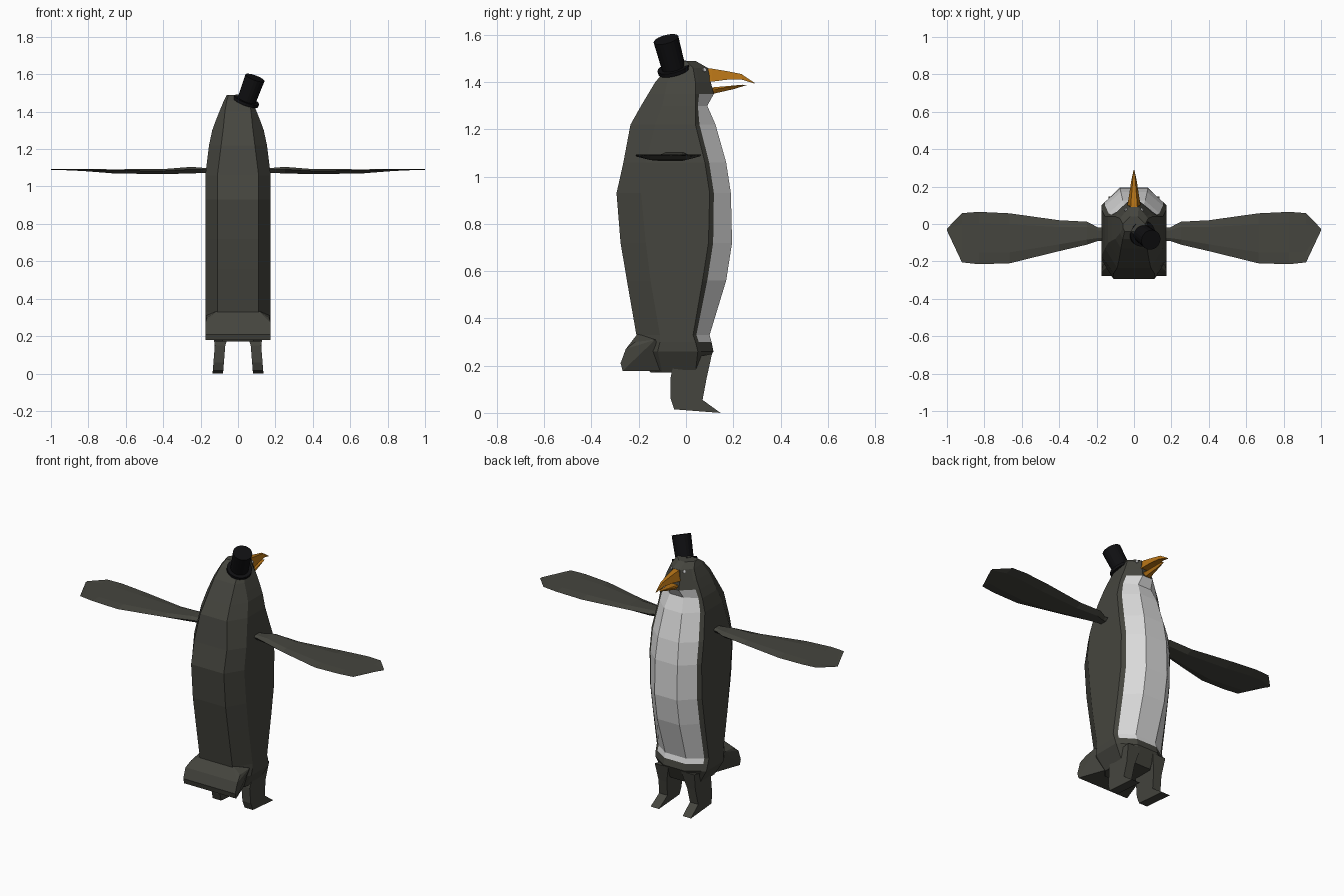
import bpy, bmesh, math
from mathutils import Vector

if "Cube" in bpy.data.objects:
    bpy.data.objects.remove(bpy.data.objects["Cube"])


def mat(name, c):
    m = bpy.data.materials.new(name)
    m.diffuse_color = (*c, 1)
    m.use_nodes = True
    m.node_tree.nodes["Principled BSDF"].inputs["Base Color"].default_value = m.diffuse_color
    return m


DARK = mat("charcoal", (0.060, 0.060, 0.049))
WHITE = mat("white", (0.70, 0.70, 0.70))
ORANGE = mat("orange", (0.46, 0.17, 0.008))
BLACK = mat("black", (0.005, 0.005, 0.006))


def finish(bm, name, mats, mirror=False):
    bmesh.ops.recalc_face_normals(bm, faces=bm.faces[:])
    me = bpy.data.meshes.new(name)
    bm.to_mesh(me)
    bm.free()
    for m in mats:
        me.materials.append(m)
    ob = bpy.data.objects.new(name, me)
    bpy.context.collection.objects.link(ob)
    if mirror:
        mod = ob.modifiers.new("mirror", 'MIRROR')
        mod.use_axis = (True, False, False)
    return ob


def loft(rings):
    """Bridge closed rings of points and cap both ends."""
    bm = bmesh.new()
    vs = [[bm.verts.new(p) for p in r] for r in rings]
    n = len(rings[0])
    for a, b in zip(vs, vs[1:]):
        for i in range(n):
            j = (i + 1) % n
            bm.faces.new((a[i], a[j], b[j], b[i]))
    bm.faces.new(vs[0])
    bm.faces.new(vs[-1])
    return bm


def hull(half):
    """Convex solid from points given on the +x side, mirrored."""
    bm = bmesh.new()
    for x, y, z in half:
        bm.verts.new((x, y, z))
        if x:
            bm.verts.new((-x, y, z))
    bmesh.ops.convex_hull(bm, input=bm.verts[:])
    return bm


# Body: faceted rings, (z, side w, back w, front w, y back, y side back, y side front, y front)
body = [
    (0.17, .12, .08, .05, -.15, -.10, .04, .07),
    (0.26, .172, .11, .07, -.20, -.12, .05, .116),
    (0.30, .175, .11, .07, -.21, -.11, .04, .108),
    (0.33, .175, .11, .07, -.21, -.11, .03, .10),
    (0.56, .175, .11, .075, -.25, -.15, .07, .17),
    (0.72, .175, .11, .075, -.277, -.17, .095, .195),
    (0.93, .175, .11, .075, -.294, -.19, .10, .19),
    (1.06, .175, .11, .07, -.265, -.17, .08, .17),
    (1.22, .155, .09, .06, -.235, -.13, .04, .125),
    (1.30, .138, .08, .045, -.19, -.10, .04, .09),
    (1.35, .12, .075, .035, -.16, -.09, .04, .118),
    (1.40, .10, .07, .030, -.13, -.08, .04, .105),
    (1.46, .075, .06, .025, -.08, -.05, .03, .092),
    (1.49, .06, .05, .02, -.04, -.02, .00, .04),
]


def section(z, w, wb, wf, yb, ysb, ysf, yf):
    e = 0.2  # position of the white patch edge on the slanted facet
    half = [(wb, yb), (w, ysb), (w, ysf), (w + e * (wf - w), ysf + e * (yf - ysf)), (wf, yf)]
    return [(x, y, z) for x, y in half] + [(-x, y, z) for x, y in reversed(half)]


bm = loft([section(*r) for r in body])
bm.faces.ensure_lookup_table()
for k, f in enumerate(bm.faces):
    z = f.calc_center_median().z
    if k % 10 in (3, 4, 5) and 0.30 < z < 1.34:   # white belly and throat
        f.material_index = 1
finish(bm, "body", [DARK, WHITE])

# Tail: wide wedge behind the hips
finish(hull([(.11, -.205, .335), (.165, -.215, .30), (.175, -.255, .27), (.175, -.277, .21),
             (.175, -.268, .178), (.17, -.13, .31), (.13, -.17, .178), (.10, -.06, .178)]),
       "tail", [DARK])

# Flippers: thin lens sections along x, (x, y back, y front, bottom z, top z)
wing = [(.15, -.09, -.02, 1.075, 1.10), (.19, -.09, -.02, 1.072, 1.10),
        (.25, -.11, .012, 1.07, 1.105), (.40, -.145, .02, 1.066, 1.093),
        (.665, -.21, .057, 1.07, 1.092), (.83, -.215, .065, 1.083, 1.093),
        (.92, -.205, .058, 1.087, 1.093), (1.0, -.035, -.025, 1.089, 1.092)]


def lens(x, a, b, lo, hi):
    m, d = (lo + hi) / 2 + .004, (b - a) * .22
    return [(x, a, m), (x, a + d, hi), (x, b - d, hi), (x, b, m), (x, b - d, lo), (x, a + d, lo)]


finish(loft([lens(*s) for s in wing]), "flipper", [DARK], mirror=True)

# Legs with feet: side profile given thickness
prof = [(-.05, .22), (-.065, .15), (-.065, .06), (-.05, .015), (.146, 0), (.07, .055),
        (.087, .145), (.11, .25)]


def leg_side(s):
    return [(.108 - .08 * z + s * (.028 if z < .2 else .045), y, z) for y, z in prof]


finish(loft([leg_side(-1), leg_side(1)]), "leg", [DARK], mirror=True)

# Beak: upper hooked half and thin lower half
finish(loft([[(-w, y, lo), (-w * .5, y, hi), (w * .5, y, hi), (w, y, lo)] for y, w, lo, hi in
             [(.07, .036, 1.40, 1.462), (.11, .034, 1.402, 1.457), (.17, .024, 1.41, 1.447),
              (.235, .014, 1.411, 1.434), (.29, .002, 1.394, 1.397)]]), "upper_beak", [ORANGE])
finish(hull([(.028, .08, 1.375), (.018, .08, 1.345), (.026, .13, 1.371),
             (.014, .125, 1.353), (.008, .24, 1.389), (0, .256, 1.387), (.005, .20, 1.37)]),
       "lower_beak", [ORANGE])

# Eyes: small plates on the slanted head facets
bm = bmesh.new()
bmesh.ops.create_cone(bm, cap_ends=True, segments=8, radius1=.009, radius2=.009, depth=.008)
eye = finish(bm, "eye", [WHITE])
eye.rotation_euler = Vector((.75, .6, .3)).to_track_quat('Z', 'Y').to_euler()
eye.location = (.044, .078, 1.452)
other = eye.copy()
other.location.x *= -1
other.rotation_euler = Vector((-.75, .6, .3)).to_track_quat('Z', 'Y').to_euler()
bpy.context.collection.objects.link(other)

# Hat: tilted brim and crown
axis = Vector((.37, -.27, 1)).normalized()
base = Vector((.043, -.05, 1.452))
for name, r1, r2, lo, hi in [("hat_brim", .07, .07, -.004, .012), ("hat_crown", .05, .054, 0, .142)]:
    bm = bmesh.new()
    bmesh.ops.create_cone(bm, cap_ends=True, segments=20, radius1=r1, radius2=r2, depth=hi - lo)
    ob = finish(bm, name, [BLACK])
    ob.rotation_euler = axis.to_track_quat('Z', 'Y').to_euler()
    ob.location = base + axis * (lo + hi) / 2
